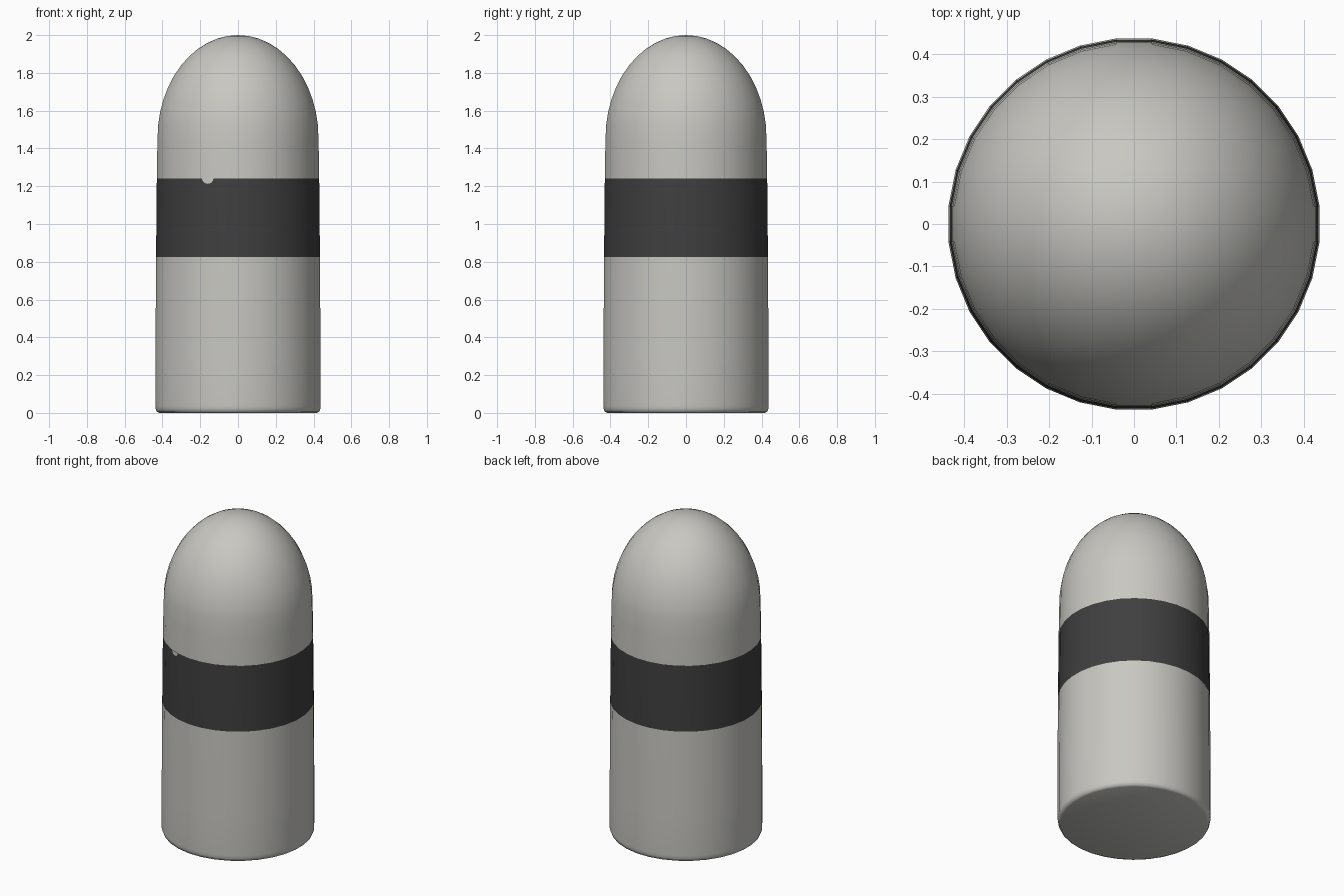
import bpy, bmesh, math

if "Cube" in bpy.data.objects:
    bpy.data.objects.remove(bpy.data.objects["Cube"])

SIDES = 32

def material(name, rgb):
    m = bpy.data.materials.new(name)
    m.diffuse_color = (*rgb, 1)
    m.use_nodes = True
    m.node_tree.nodes["Principled BSDF"].inputs["Base Color"].default_value = m.diffuse_color
    return m

shell = material("light grey", (0.58, 0.575, 0.54))
dark = material("charcoal", (0.05, 0.05, 0.05))

# Profile: flat base, small rounded edge, tapering wall, elliptical dome
profile = [(0.418, 0.0), (0.432, 0.006), (0.438, 0.022), (0.439, 0.04), (0.439, 0.3),
           (0.436, 0.825), (0.432, 1.24), (0.429, 1.42)]
DOME = 12
for i in range(1, DOME):
    a = math.pi / 2 * i / DOME
    profile.append((0.429 * math.cos(a), 1.45 + 0.55 * math.sin(a)))

bm = bmesh.new()
rings = []
for r, z in profile:
    ring = []
    for k in range(SIDES):
        a = 2 * math.pi * (k + 0.5) / SIDES
        ring.append(bm.verts.new((r * math.cos(a), r * math.sin(a), z)))
    rings.append(ring)
for lo, hi in zip(rings, rings[1:]):
    for k in range(SIDES):
        n = (k + 1) % SIDES
        bm.faces.new((lo[k], lo[n], hi[n], hi[k]))
bm.faces.new(rings[0][::-1])
tip = bm.verts.new((0, 0, 2.0))
for k in range(SIDES):
    bm.faces.new((rings[-1][k], rings[-1][(k + 1) % SIDES], tip))

# Dark band by height
for f in bm.faces:
    f.smooth = True
    if 0.83 < f.calc_center_median().z < 1.23:
        f.material_index = 1
mesh = bpy.data.meshes.new("capsule_body")
bm.to_mesh(mesh)
bm.free()
mesh.materials.append(shell)
mesh.materials.append(dark)
body = bpy.data.objects.new("capsule_body", mesh)
bpy.context.collection.objects.link(body)
bpy.context.view_layer.objects.active = body
body.select_set(True)
bpy.ops.object.shade_smooth_by_angle(angle=math.radians(50))

# Small chip in the upper edge of the band, a thin patch on the front
bm = bmesh.new()
verts = []
for i in range(9):
    a = math.pi * (1 + i / 8)
    x = -0.16 + 0.03 * math.cos(a)
    verts.append(bm.verts.new((x, -math.sqrt(0.4355 ** 2 - x * x), 1.24 + 0.027 * math.sin(a))))
bm.faces.new(verts)
mesh = bpy.data.meshes.new("band_chip")
bm.to_mesh(mesh)
bm.free()
mesh.materials.append(shell)
bpy.context.collection.objects.link(bpy.data.objects.new("band_chip", mesh))
